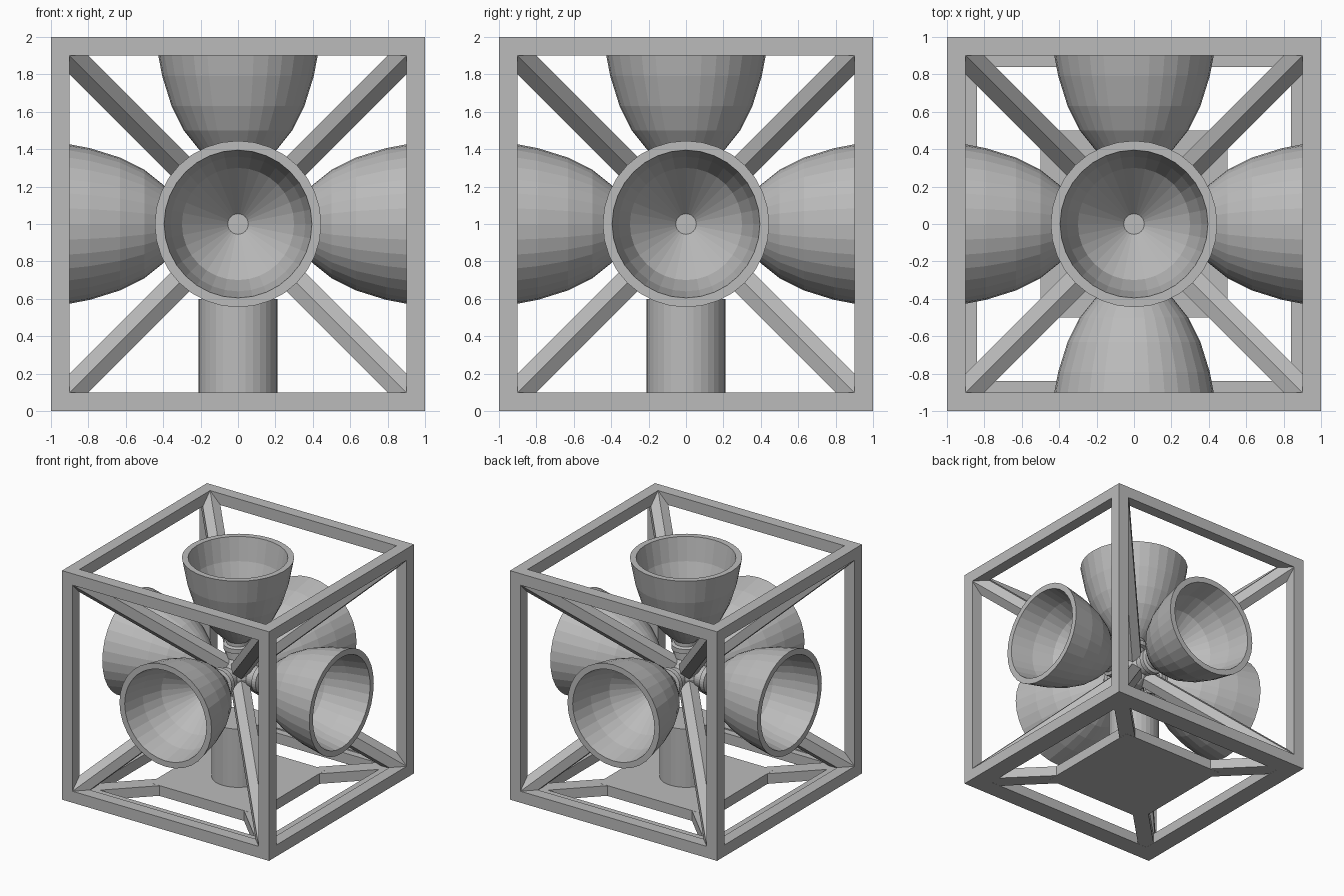
import bpy, bmesh, math
from mathutils import Vector, Matrix

cube = bpy.data.objects.get("Cube")
if cube:
    bpy.data.objects.remove(cube, do_unlink=True)

grey = bpy.data.materials.new("plain_grey")
grey.use_nodes = True
tone = (0.5, 0.5, 0.5, 1)
grey.diffuse_color = tone
grey.node_tree.nodes["Principled BSDF"].inputs["Base Color"].default_value = tone
CENTRE = Vector((0, 0, 1))


def finish(name, bm):
    bmesh.ops.recalc_face_normals(bm, faces=bm.faces)
    mesh = bpy.data.meshes.new(name)
    bm.to_mesh(mesh)
    bm.free()
    mesh.materials.append(grey)
    obj = bpy.data.objects.new(name, mesh)
    bpy.context.collection.objects.link(obj)
    return obj


def add_box(bm, low, high):
    low, high = Vector(low), Vector(high)
    matrix = Matrix.Translation((low + high) / 2) @ Matrix.Diagonal((*(high - low), 1))
    bmesh.ops.create_cube(bm, size=1, matrix=matrix)


def lathe(name, profile, turn, sides=32):
    """Spin (radius, height) points round z, then turn about the centre."""
    bm = bmesh.new()
    verts = [bm.verts.new((r, 0, h)) for r, h in profile]
    edges = [bm.edges.new(pair) for pair in zip(verts, verts[1:])]
    bmesh.ops.spin(bm, geom=verts + edges, cent=(0, 0, 0), axis=(0, 0, 1),
                   angle=math.tau, steps=sides, use_duplicate=False)
    bmesh.ops.remove_doubles(bm, verts=bm.verts, dist=0.0005)
    bmesh.ops.transform(bm, matrix=Matrix.Translation(CENTRE) @ turn, verts=bm.verts)
    return finish(name, bm)


# Outer cube frame: four posts and two square rings
bm = bmesh.new()
for a in (-1, 1):
    for b in (-1, 1):
        x, y = sorted((a, a * 0.9)), sorted((b, b * 0.9))
        add_box(bm, (x[0], y[0], 0.1), (x[1], y[1], 1.9))
for z in (0, 1.9):
    for s in (-1, 1):
        side = sorted((s, s * 0.9))
        add_box(bm, (-1, side[0], z), (1, side[1], z + 0.1))
        add_box(bm, (side[0], -0.9, z), (side[1], 0.9, z + 0.1))
finish("cube_frame", bm)

# Diagonal struts: a small cube swept from each corner to the centre
bm = bmesh.new()
for sx in (-1, 1):
    for sy in (-1, 1):
        for sz in (-1, 1):
            corner = Vector((sx, sy, sz))
            points = []
            for middle in (corner * 0.06, corner * 0.95):
                for i in range(8):
                    offset = Vector((i & 1, i >> 1 & 1, i >> 2 & 1)) - Vector((0.5,) * 3)
                    points.append(bm.verts.new(CENTRE + middle + offset * 0.0998))
            hull = bmesh.ops.convex_hull(bm, input=points)
            inside = {v for v in hull["geom_interior"] if isinstance(v, bmesh.types.BMVert)}
            bmesh.ops.delete(bm, geom=list(inside), context="VERTS")
bmesh.ops.dissolve_limit(bm, angle_limit=0.01, verts=bm.verts, edges=bm.edges)
finish("diagonal_struts", bm)

# Central hub
bm = bmesh.new()
bmesh.ops.create_uvsphere(bm, u_segments=12, v_segments=8, radius=0.16,
                          matrix=Matrix.Translation(CENTRE))
finish("central_hub", bm)

# Bell nozzles on five sides, each with a collar on its neck
bell = [(0, 0.14), (0.09, 0.14), (0.09, 0.2), (0.115, 0.21), (0.115, 0.25),
        (0.09, 0.26), (0.09, 0.29), (0.15, 0.34), (0.21, 0.4), (0.29, 0.5),
        (0.355, 0.63), (0.405, 0.79), (0.445, 1), (0.395, 1), (0.36, 0.8),
        (0.3, 0.63), (0.055, 0.36), (0, 0.36)]
directions = {"top": (0, 0, 1), "front": (0, -1, 0), "back": (0, 1, 0),
              "left": (1, 0, 0), "right": (-1, 0, 0)}
for side, d in directions.items():
    turn = Vector((0, 0, 1)).rotation_difference(Vector(d)).to_matrix().to_4x4()
    lathe(side + "_nozzle", bell, turn)

# Support column under the hub
column = [(0, -0.92), (0.21, -0.92), (0.21, -0.4), (0, -0.4)]
lathe("support_column", column, Matrix.Identity(4))

# Base: square plate, corner legs and a thin inner border
bm = bmesh.new()
add_box(bm, (-0.5, -0.5, 0), (0.5, 0.5, 0.09))
for s in (-1, 1):
    side = sorted((s * 0.84, s * 0.9))
    add_box(bm, (-0.9, side[0], 0), (0.9, side[1], 0.09))
    add_box(bm, (side[0], -0.84, 0), (side[1], 0.84, 0.09))
for k in range(4):
    leg = bmesh.ops.create_cube(bm, size=1)["verts"]
    spin = Matrix.Rotation(math.radians(45 + 90 * k), 4, "Z")
    bmesh.ops.transform(bm, verts=leg, matrix=spin
                        @ Matrix.Translation((0.93, 0, 0.045))
                        @ Matrix.Diagonal((0.58, 0.13, 0.088, 1)))
finish("base_plate", bm)
